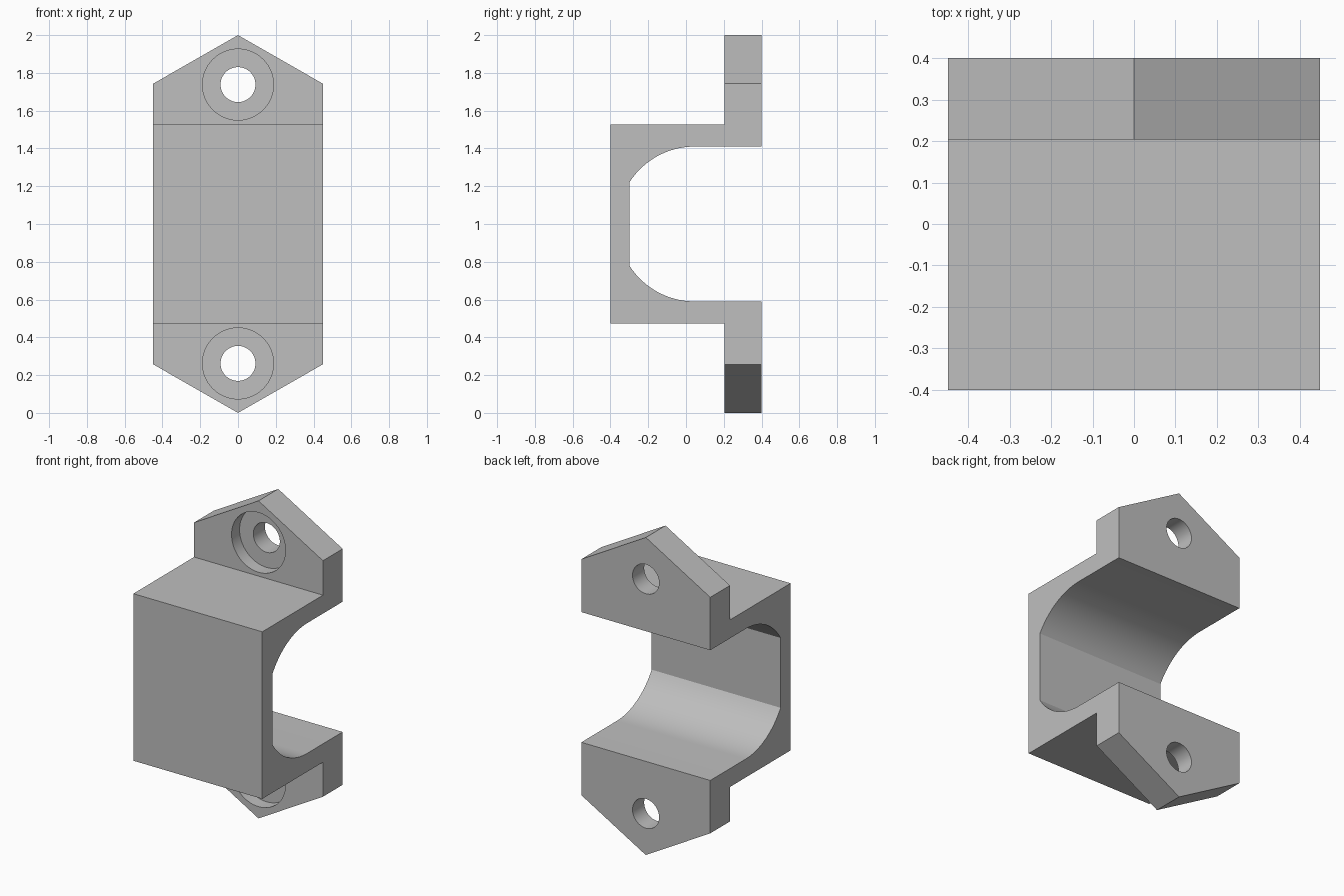
import bpy
import bmesh
import math
from mathutils import Matrix, Vector

cube = bpy.data.objects.get("Cube")
if cube:
    bpy.data.objects.remove(cube, do_unlink=True)

HALF_W = 0.449            # half width in x
FRONT, BACK = -0.4, 0.4   # depth range in y
PLATE_Y = 0.204           # front face of the mounting ears
WALL_Y = -0.30            # inside of the front wall
BODY_H = 0.526            # half height of the body
BORE_R = 0.41             # radius of the rounded inner corners
BORE_Y = 0.046            # centre of those corners
SHOULDER = 0.743          # half height where the ears start to taper
HOLE_Z = 0.738            # hole distance from the middle
MID = 1.0

grey = bpy.data.materials.new("grey")
grey.use_nodes = True
colour = (0.52, 0.52, 0.52, 1.0)
grey.diffuse_color = colour
grey.node_tree.nodes["Principled BSDF"].inputs["Base Color"].default_value = colour


def add_object(name, bm):
    bmesh.ops.recalc_face_normals(bm, faces=bm.faces)
    mesh = bpy.data.meshes.new(name)
    bm.to_mesh(mesh)
    bm.free()
    mesh.materials.append(grey)
    obj = bpy.data.objects.new(name, mesh)
    bpy.context.collection.objects.link(obj)
    return obj


def prism(name, points, direction):
    """Close a list of 3D points into a face and extrude it."""
    bm = bmesh.new()
    face = bm.faces.new([bm.verts.new(p) for p in points])
    ext = bmesh.ops.extrude_face_region(bm, geom=[face])
    moved = [g for g in ext["geom"] if isinstance(g, bmesh.types.BMVert)]
    bmesh.ops.translate(bm, verts=moved, vec=Vector(direction))
    return add_object(name, bm)


def cylinder_y(name, radius, y0, y1, z):
    bm = bmesh.new()
    place = Matrix.Translation((0, (y0 + y1) / 2, z)) @ Matrix.Rotation(math.pi / 2, 4, 'X')
    bmesh.ops.create_cone(bm, cap_ends=True, segments=64, radius1=radius,
                          radius2=radius, depth=y1 - y0, matrix=place)
    return add_object(name, bm)


def apply_boolean(target, cutter, operation):
    cutter.hide_render = True
    mod = target.modifiers.new(cutter.name, 'BOOLEAN')
    mod.object = cutter
    mod.operation = operation
    mod.solver = 'EXACT'
    bpy.context.view_layer.objects.active = target
    bpy.ops.object.modifier_apply(modifier=mod.name)
    bpy.data.objects.remove(cutter, do_unlink=True)


# Upper half of the clamp's side profile (y, height from the middle)
end = math.pi - math.acos((BORE_Y - WALL_Y) / BORE_R)
steps = 16
upper = [(FRONT, BODY_H), (PLATE_Y, BODY_H), (PLATE_Y, 1.1), (BACK, 1.1), (BACK, BORE_R)]
for i in range(steps + 1):
    a = math.pi / 2 + (end - math.pi / 2) * i / steps
    upper.append((BORE_Y + BORE_R * math.cos(a), BORE_R * math.sin(a)))
profile = upper + [(y, -h) for y, h in reversed(upper)]
clamp = prism("clamp_bracket", [(-0.6, y, MID + h) for y, h in profile], (1.2, 0, 0))

# Trim to the pointed six-sided outline
outline = [(0, 1), (HALF_W, SHOULDER), (HALF_W, -SHOULDER),
           (0, -1), (-HALF_W, -SHOULDER), (-HALF_W, SHOULDER)]
trim = prism("outline_trim", [(x, -0.7, MID + h) for x, h in outline], (0, 1.4, 0))
apply_boolean(clamp, trim, 'INTERSECT')

# Counterbored screw hole in each ear
for side in (1, -1):
    z = MID + side * HOLE_Z
    apply_boolean(clamp, cylinder_y("recess_cutter", 0.188, 0.1, PLATE_Y + 0.08, z), 'DIFFERENCE')
    apply_boolean(clamp, cylinder_y("hole_cutter", 0.0925, 0.0, 0.6, z), 'DIFFERENCE')

# Smooth curved walls, crisp edges
bpy.ops.object.select_all(action='DESELECT')
clamp.select_set(True)
bpy.context.view_layer.objects.active = clamp
bpy.ops.object.shade_smooth_by_angle(angle=math.radians(20))
